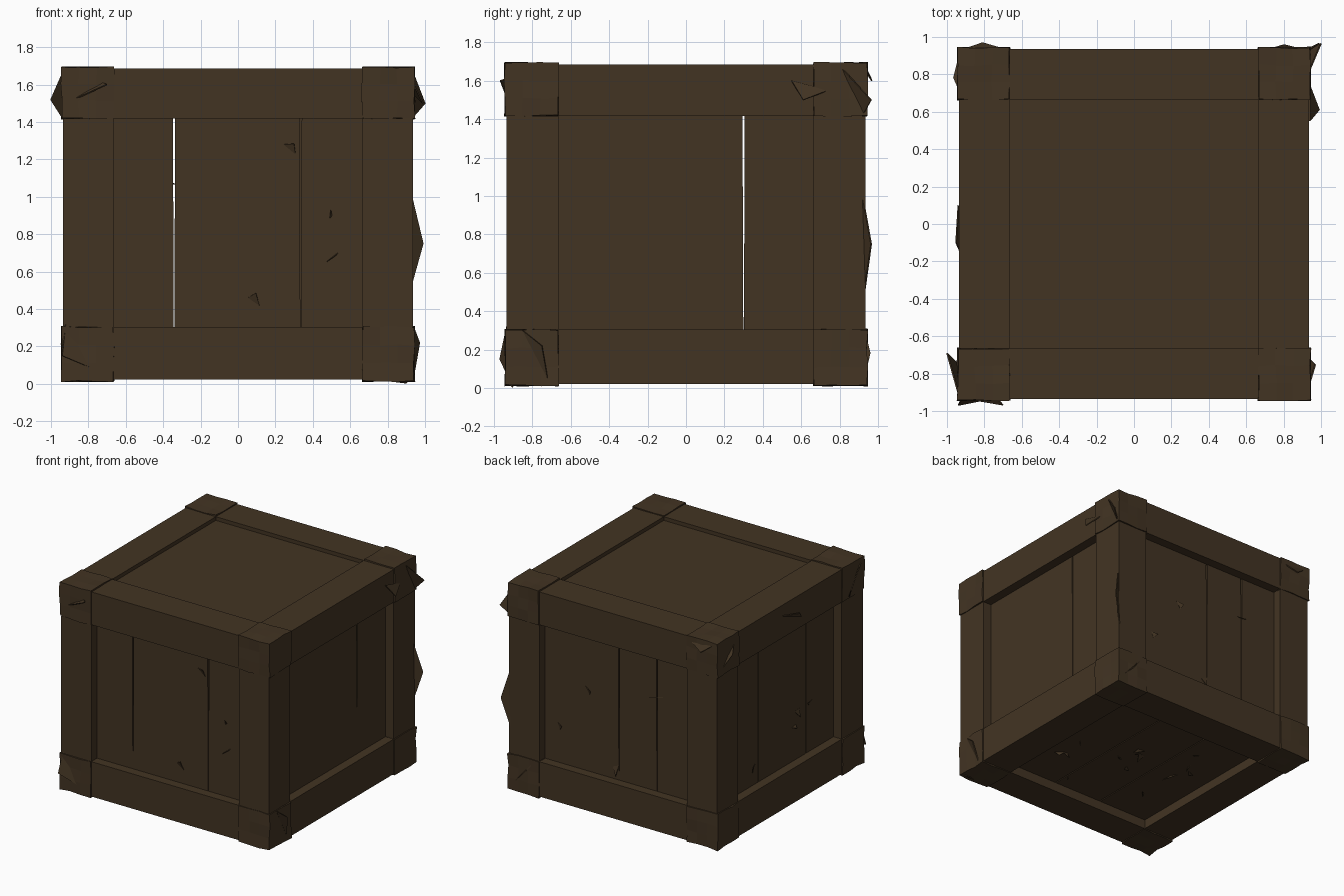
import bpy, bmesh, random
from mathutils import Vector

if "Cube" in bpy.data.objects:
    bpy.data.objects.remove(bpy.data.objects["Cube"])

random.seed(4)
wood = bpy.data.materials.new("dark brown wood")
wood.diffuse_color = (0.055, 0.034, 0.0165, 1)
wood.use_nodes = True
wood.node_tree.nodes["Principled BSDF"].inputs["Base Color"].default_value = wood.diffuse_color

OUT, INN = 0.935, 0.665       # outer and inner edge of the frame
Z0, Z1, Z2, Z3 = 0.022, 0.305, 1.418, 1.685


def finish(name, bm):
    bmesh.ops.recalc_face_normals(bm, faces=bm.faces[:])
    me = bpy.data.meshes.new(name)
    bm.to_mesh(me)
    bm.free()
    me.materials.append(wood)
    ob = bpy.data.objects.new(name, me)
    bpy.context.collection.objects.link(ob)
    return ob


def box(name, lo, hi, cuts=0, jitter=0.0):
    bm = bmesh.new()
    bmesh.ops.create_cube(bm, size=1)
    if cuts:
        bmesh.ops.subdivide_edges(bm, edges=bm.edges[:], cuts=cuts, use_grid_fill=True)
    lo, hi = Vector(lo), Vector(hi)
    for v in bm.verts:
        v.co = Vector([lo[i] + (hi[i] - lo[i]) * (v.co[i] + 0.5) for i in range(3)])
        v.co += Vector([random.uniform(-jitter, jitter) for _ in range(3)])
    return finish(name, bm)


# Frame beams along x, y and z
for s in (-1, 1):
    a, b = sorted((s * OUT, s * INN))
    for z, zz, lvl in ((Z0, Z1, "bottom"), (Z2, Z3, "top")):
        box(lvl + "_rail_x", (-INN, a, z), (INN, b, zz))
        box(lvl + "_rail_y", (a, -INN, z), (b, INN, zz))
    for t in (-1, 1):
        c, d = sorted((t * OUT, t * INN))
        box("corner_post", (a, c, Z1), (b, d, Z2))
        # Rough corner blocks, slightly proud of the beams
        e = 0.008
        for z, zz in ((Z0 - e, Z1), (Z2, Z3 + e)):
            x0, x1 = sorted((s * (OUT + e), s * INN))
            y0, y1 = sorted((t * (OUT + e), t * INN))
            box("corner_block", (x0, y0, z), (x1, y1, zz), 2, 0.005)

# Each face maps (across, up, outward) to world space
FACES = {
    "front": lambda u, v, w: (u, -w, v),
    "back": lambda u, v, w: (u, w, v),
    "left": lambda u, v, w: (-w, u, v),
    "right": lambda u, v, w: (w, u, v),
    "top": lambda u, v, w: (u, v, w),
    "bottom": lambda u, v, w: (u, v, -w),
}


def planks(face, gaps, v0, v1, w, wide=0.012, narrow=0.003):
    """Row of boards whose gaps widen towards the upper end."""
    place = FACES[face]
    ends = [-INN - 0.02] + gaps + [INN + 0.02]
    for a, b in zip(ends, ends[1:]):
        bm = bmesh.new()
        bmesh.ops.create_cube(bm, size=2)
        for vert in bm.verts:
            x, y, z = vert.co
            g = (wide if y > 0 else narrow) / 2
            vert.co = place(b - g if x > 0 else a + g, v1 if y > 0 else v0,
                            w if z > 0 else w - 0.05)
        finish(face + "_plank", bm)


D = OUT - 0.075
lo, hi = Z1 - 0.03, Z2 + 0.03
planks("front", [-0.342, 0.335], lo, hi, D)
planks("back", [-0.342, 0.0], lo, hi, D)
planks("left", [-0.31, 0.3], lo, hi, D)
planks("right", [0.3], lo, hi, D)
planks("top", [], -INN - 0.02, INN + 0.02, Z3 - 0.03)
planks("bottom", [-0.22, 0.22], -INN - 0.02, INN + 0.02, -Z0 - 0.075, 0.008, 0.008)


# Splinters: flat shards given by three corners
def shard(name, a, b, c, thick=0.004):
    a, b, c = Vector(a), Vector(b), Vector(c)
    n = (b - a).cross(c - a).normalized() * thick
    bm = bmesh.new()
    v = [bm.verts.new(p + k) for k in (n, -n) for p in (a, b, c)]
    for f in ((0, 1, 2), (5, 4, 3), (0, 3, 4, 1), (1, 4, 5, 2), (2, 5, 3, 0)):
        bm.faces.new([v[i] for i in f])
    finish(name, bm)


EDGE_SHARDS = [
    ((-.93, -.94, 1.68), (-1.0, -.69, 1.52), (-.93, -.76, 1.41)),
    ((-.93, .70, 1.66), (-.965, .78, 1.55), (-.93, .92, 1.43)),
    ((.93, .80, 1.68), (1.0, .965, 1.50), (.93, .92, 1.42)),
    ((.93, .92, 1.0), (.99, .965, .75), (.92, .93, .5)),
    ((.94, .55, 1.60), (.99, .61, 1.5), (.94, .74, 1.55)),
    ((.94, -.85, .30), (.97, -.75, .22), (.94, -.72, .05)),
    ((-.92, -.93, .33), (-.94, -.968, .15), (-.75, -.93, .07)),
    ((-.93, -.70, 1.68), (-.70, -.968, 1.6), (-.92, -.93, 1.5)),
    ((-.92, .93, 1.68), (-.81, .968, 1.6), (-.68, .93, 1.66)),
    ((.70, .93, .30), (.80, .96, .18), (.92, .93, .05)),
    ((-.94, .1, 1.6), (-.952, -.1, 1.55), (-.93, -.15, 1.5)),
]
for tri in EDGE_SHARDS:
    shard("edge_splinter", *tri)


# Small loose chips lifting off the planks
def chips(face, count, u, v0, v1, w, lift):
    place = FACES[face]
    for _ in range(count):
        x, y = random.uniform(-u, u), random.uniform(v0, v1)
        r = lambda: random.uniform(-0.07, 0.07)
        shard(face + "_chip", place(x, y, w), place(x + r(), y + r(), w),
              place(x + r(), y + r(), w + lift), 0.002)


chips("bottom", 14, .55, -.55, .55, -Z0 - 0.075, 0.03)
for f in ("front", "back", "left"):
    chips(f, 4, .55, .4, 1.3, D, 0.02)

# One chipped tip touching the ground
shard("ground_splinter", (.70, -.93, .03), (.90, -.90, .0045), (.92, -.93, .03))
